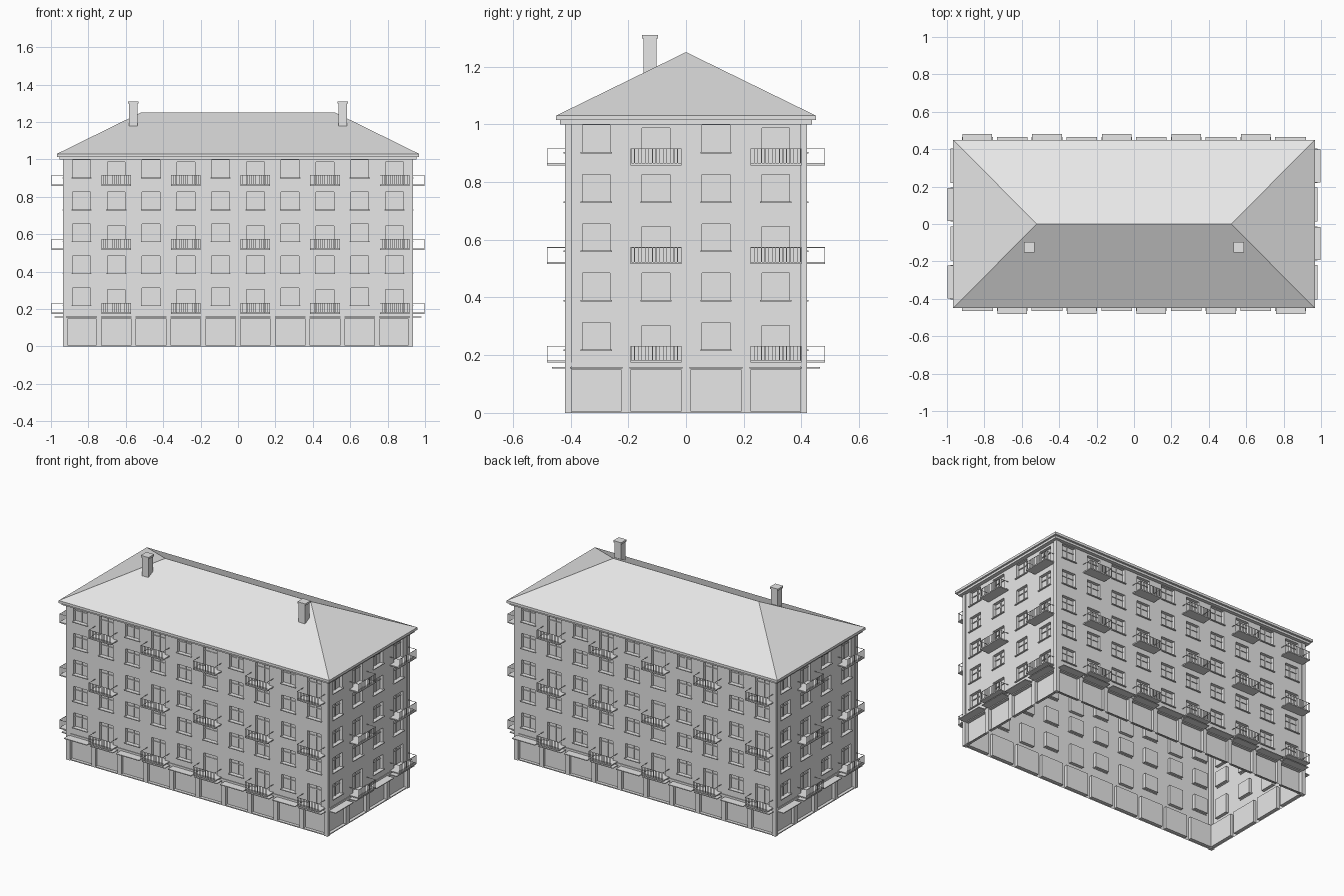
import bpy, bmesh, math
from mathutils import Matrix, Vector

if "Cube" in bpy.data.objects:
    bpy.data.objects.remove(bpy.data.objects["Cube"])

mat = bpy.data.materials.new("light_grey")
mat.diffuse_color = (0.8, 0.8, 0.8, 1)
mat.use_nodes = True
mat.node_tree.nodes["Principled BSDF"].inputs["Base Color"].default_value = mat.diffuse_color

parts = {}


def part(name):
    if name not in parts:
        parts[name] = bmesh.new()
    return parts[name]


def box(name, lo, hi, m=Matrix()):
    """Axis-aligned box between two corners, then transformed."""
    bm = part(name)
    lo, hi = Vector(lo), Vector(hi)
    size = hi - lo
    t = m @ Matrix.Translation((lo + hi) / 2) @ Matrix.Diagonal((*size, 1))
    bmesh.ops.create_cube(bm, size=1, matrix=t)


def quad(name, pts, m):
    bm = part(name)
    bm.faces.new([bm.verts.new(m @ Vector(p)) for p in pts])


def recessed_cell(m, wall_y, cell, opening, depth):
    """Wall rectangle with a recessed opening; rectangles are u0, u1, z0, z1."""
    def ring(r, y):
        u0, u1, z0, z1 = r
        return [(u0, y, z0), (u1, y, z0), (u1, y, z1), (u0, y, z1)]
    a, b, c = ring(cell, wall_y), ring(opening, wall_y), ring(opening, wall_y + depth)
    for i in range(4):
        j = (i + 1) % 4
        quad("walls", [a[i], a[j], b[j], b[i]], m)
        quad("walls", [b[i], b[j], c[j], c[i]], m)
    quad("walls", c, m)


def balcony(m, y, u, w, z):
    """Slab with a front railing of thin bars and open ends."""
    out, top, t = y - 0.067, z + 0.058, 0.0024
    box("balcony_slabs", (u - w, out, z), (u + w, y, z + 0.007), m)
    box("railings", (u - w, out, top - t), (u + w, out + t, top), m)
    bars = 14
    for i in range(bars + 1):
        x = u - w + (2 * w - t) * i / bars
        box("railings", (x, out, z + 0.006), (x + t, out + t, top - t), m)
    for x in (u - w, u + w - t):
        box("railings", (x, out + t, top - t), (x + t, y, top), m)


PITCH_Z, BASE = 0.171, 0.172
HX, HY = 0.93, 0.415          # wall half sizes
REC = 0.02                    # recess depth

# Four facades, each built facing -y and rotated into place
for side in range(4):
    m = Matrix.Rotation(side * math.pi / 2, 4, 'Z')
    half, dist, n = (HX, HY, 10) if side % 2 == 0 else (HY, HX, 4)
    y, p = -dist, 2 * half / n
    w = p * 0.425
    box("belt_course", (-half, y - 0.004, 0.162), (half, y, 0.174), m)
    for c in range(n):
        u = -half + p * (c + 0.5)
        # shop front with canopy
        recessed_cell(m, y, (u - p / 2, u + p / 2, 0, BASE),
                      (u - w, u + w, 0.006, 0.149), REC)
        box("canopies", (u - w - 0.003, y - 0.05, 0.154), (u + w + 0.003, y, 0.159), m)
        for r in range(5):
            z = BASE + r * PITCH_Z
            door = r % 2 == 0 and c % 2 == 1
            z0, z1 = (z + 0.008, z + 0.131) if door else (z + 0.047, z + 0.141)
            recessed_cell(m, y, (u - p / 2, u + p / 2, z, z + PITCH_Z),
                          (u - 0.048, u + 0.048, z0, z1), REC)
            # glazing bars
            fy, zt = y + REC, z1 - 0.032
            box("window_bars", (u - 0.003, fy - 0.005, z0), (u + 0.003, fy, z1), m)
            box("window_bars", (u - 0.048, fy - 0.005, zt), (u + 0.048, fy, zt + 0.005), m)
            if door:
                balcony(m, y, u, w, z + 0.002)
            else:
                box("window_sills", (u - 0.054, y - 0.009, z0 - 0.004),
                    (u + 0.054, y + 0.004, z0 + 0.001), m)

# Corner posts
for sx in (-1, 1):
    for sy in (-1, 1):
        box("corner_posts", (sx * 0.9225 - 0.0135, sy * 0.4075 - 0.0125, 0),
            (sx * 0.9225 + 0.0135, sy * 0.4075 + 0.0125, 1.01))

# Cornice and eave slab
box("cornice", (-0.955, -0.437, 1.0), (0.955, 0.437, 1.014))
box("eave", (-0.967, -0.45, 1.014), (0.967, 0.45, 1.03))

# Hipped roof
bm = part("roof")
e = [bm.verts.new(v) for v in ((-0.967, -0.45, 1.03), (0.967, -0.45, 1.03),
                               (0.967, 0.45, 1.03), (-0.967, 0.45, 1.03))]
l, r = bm.verts.new((-0.52, 0, 1.25)), bm.verts.new((0.52, 0, 1.25))
for f in ((e[0], e[1], r, l), (e[1], e[2], r), (e[2], e[3], l, r), (e[3], e[0], l)):
    bm.faces.new(f)

# Chimneys with caps
for x in (-0.56, 0.56):
    box("chimneys", (x - 0.023, -0.148, 1.15), (x + 0.023, -0.102, 1.298))
    box("chimneys", (x - 0.028, -0.153, 1.298), (x + 0.028, -0.097, 1.31))

for name, bm in parts.items():
    if name == "walls":
        bmesh.ops.remove_doubles(bm, verts=bm.verts, dist=1e-5)
    me = bpy.data.meshes.new(name)
    bm.to_mesh(me)
    bm.free()
    me.materials.append(mat)
    bpy.context.collection.objects.link(bpy.data.objects.new(name, me))
